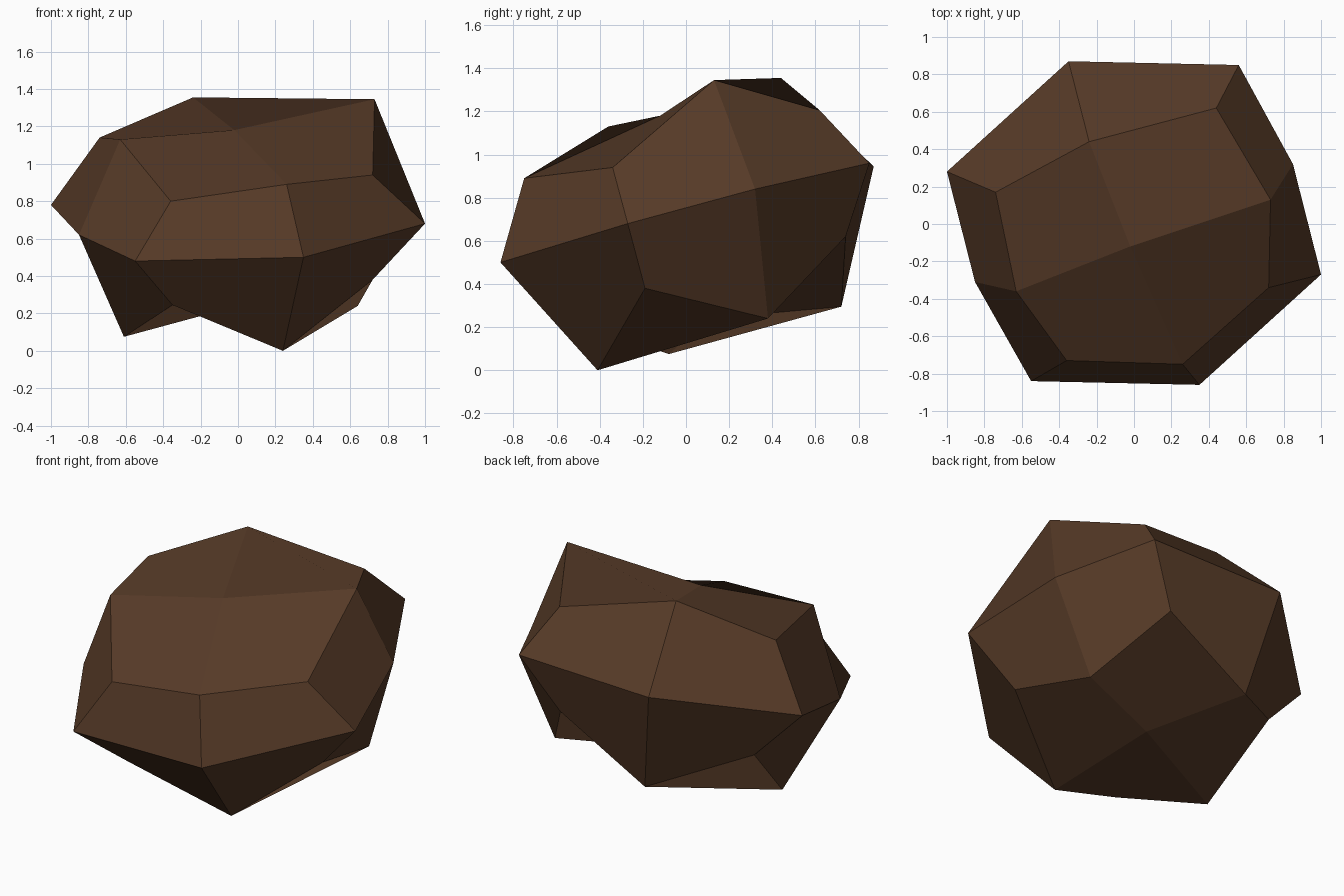
import bpy, bmesh

if "Cube" in bpy.data.objects:
    bpy.data.objects.remove(bpy.data.objects["Cube"])

# Boulder = a once-divided cube pulled out of shape: three rings of eight points
# (odd places are cube corners, even places are edge middles) plus two face centres.
TOP = [(-.24, .44, 1.355), (.44, .62, 1.205), (.73, .13, 1.345), (.72, -.34, .94),
       (.26, -.75, .89), (-.36, -.73, .80), (-.63, -.36, 1.13), (-.74, .17, 1.14)]
MIDDLE = [(-.35, .87, .945), (.56, .85, .96), (.85, .32, .84), (1.0, -.27, .68),
          (.35, -.86, .50), (-.55, -.84, .48), (-.85, -.31, .62), (-1.0, .28, .78)]
BOTTOM = [(-.22, .72, .295), (.35, .74, .62), (.64, .38, .24), (.72, -.19, .38),
          (.24, -.41, 0), (-.35, -.58, .245), (-.61, -.08, .075), (-.71, .34, .48)]

bm = bmesh.new()
top, mid, bot = ([bm.verts.new(p) for p in ring] for ring in (TOP, MIDDLE, BOTTOM))
crown = bm.verts.new((-.02, -.12, 1.18))
base = bm.verts.new((0, .11, .24))

# Sides: two belts of quads
for upper, lower in ((top, mid), (mid, bot)):
    for i in range(8):
        j = (i + 1) % 8
        bm.faces.new((upper[i], upper[j], lower[j], lower[i]))

# Crown and underside: four quads each; the first corner sets the fold direction
for i in range(0, 8, 2):
    j, k = i + 1, (i + 2) % 8
    if i % 4 == 0:
        bm.faces.new((top[i], crown, top[k], top[j]))
        bm.faces.new((base, bot[i], bot[j], bot[k]))
    else:
        bm.faces.new((crown, top[k], top[j], top[i]))
        bm.faces.new((bot[i], bot[j], bot[k], base))

mesh = bpy.data.meshes.new("boulder")
bm.to_mesh(mesh)
bm.free()

brown = bpy.data.materials.new("dark brown stone")
brown.diffuse_color = (.092, .042, .020, 1)
brown.use_nodes = True
brown.node_tree.nodes["Principled BSDF"].inputs["Base Color"].default_value = brown.diffuse_color
mesh.materials.append(brown)
bpy.context.collection.objects.link(bpy.data.objects.new("boulder", mesh))
